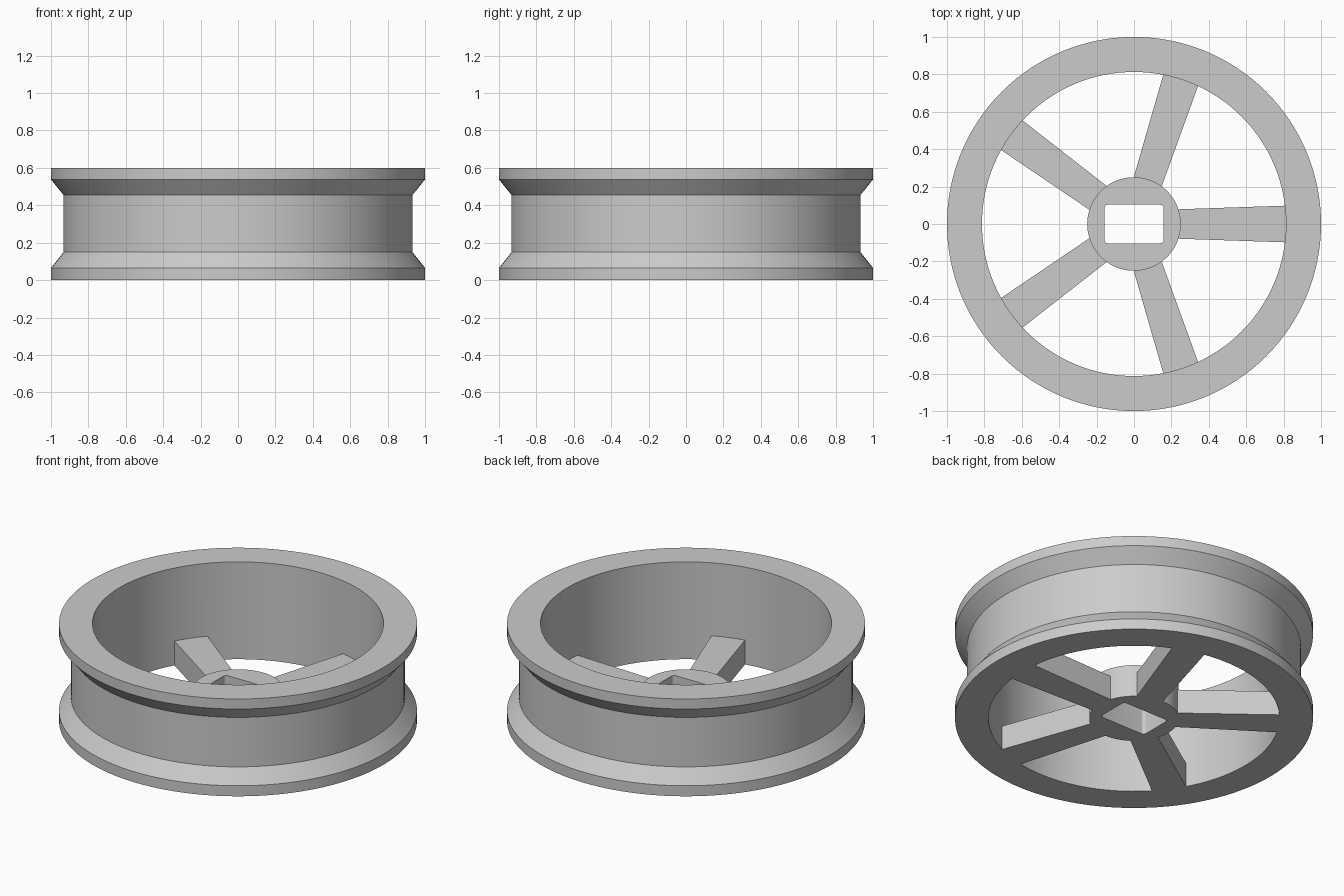
import bpy, bmesh, math
from mathutils import Matrix

if "Cube" in bpy.data.objects:
    bpy.data.objects.remove(bpy.data.objects["Cube"])

SEG = 128
grey = bpy.data.materials.new("light grey")
grey.diffuse_color = (0.6, 0.6, 0.6, 1)
grey.use_nodes = True
grey.node_tree.nodes["Principled BSDF"].inputs["Base Color"].default_value = grey.diffuse_color


def make(name, bm):
    bmesh.ops.recalc_face_normals(bm, faces=bm.faces[:])
    me = bpy.data.meshes.new(name)
    bm.to_mesh(me)
    bm.free()
    me.materials.append(grey)
    ob = bpy.data.objects.new(name, me)
    bpy.context.collection.objects.link(ob)
    return ob


def lathe(name, profile):
    # revolve a closed (r, z) outline around z
    bm = bmesh.new()
    rings = [[bm.verts.new((r * math.cos(2 * math.pi * i / SEG),
                            r * math.sin(2 * math.pi * i / SEG), z))
              for i in range(SEG)] for r, z in profile]
    for a, b in zip(rings, rings[1:] + rings[:1]):
        for i in range(SEG):
            j = (i + 1) % SEG
            bm.faces.new((a[i], a[j], b[j], b[i]))
    return make(name, bm)


def prism(name, outline, z0, z1, angle=0):
    # extrude an (x, y) outline upwards, then turn it around z
    bm = bmesh.new()
    face = bm.faces.new([bm.verts.new((x, y, z0)) for x, y in outline])
    top = bmesh.ops.extrude_face_region(bm, geom=[face])["geom"]
    verts = [v for v in top if isinstance(v, bmesh.types.BMVert)]
    bmesh.ops.translate(bm, verts=verts, vec=(0, 0, z1 - z0))
    bmesh.ops.transform(bm, verts=bm.verts[:], matrix=Matrix.Rotation(angle, 4, 'Z'))
    return make(name, bm)


def combine(base, other, operation):
    mod = base.modifiers.new("combine", 'BOOLEAN')
    mod.operation, mod.solver, mod.object = operation, 'EXACT', other
    bpy.context.view_layer.objects.active = base
    bpy.ops.object.modifier_apply(modifier=mod.name)
    bpy.data.objects.remove(other)


# Rim: flanged outer channel, straight inner bore
wheel = lathe("wheel", [(0.813, 0), (1, 0), (1, 0.065), (0.933, 0.15),
                        (0.933, 0.455), (1, 0.538), (1, 0.6), (0.813, 0.6)])

# Hub: low cylinder, a little taller than the spokes
hub = prism("hub", [(0.25 * math.cos(2 * math.pi * i / 96),
                     0.25 * math.sin(2 * math.pi * i / 96)) for i in range(96)], 0, 0.2)

# Spokes: five bars widening towards the rim
for k in range(5):
    spoke = prism("spoke", [(0.19, -0.077), (0.87, -0.1), (0.87, 0.1), (0.19, 0.077)],
                  0, 0.15, math.radians(72 * k))
    combine(hub, spoke, 'UNION')
combine(wheel, hub, 'UNION')

# Axle hole: rounded rectangle right through the hub
hx, hy, r = 0.159, 0.103, 0.02
hole = []
for q, (sx, sy) in enumerate([(1, 1), (-1, 1), (-1, -1), (1, -1)]):
    for s in range(7):
        a = math.radians(90 * q + 15 * s)
        hole.append((sx * (hx - r) + r * math.cos(a), sy * (hy - r) + r * math.sin(a)))
combine(wheel, prism("axle_hole", hole, -0.1, 0.4), 'DIFFERENCE')

# Smooth the round walls, keep the corners sharp
bpy.ops.object.select_all(action='DESELECT')
wheel.select_set(True)
bpy.context.view_layer.objects.active = wheel
bpy.ops.object.shade_smooth_by_angle(angle=math.radians(25))
